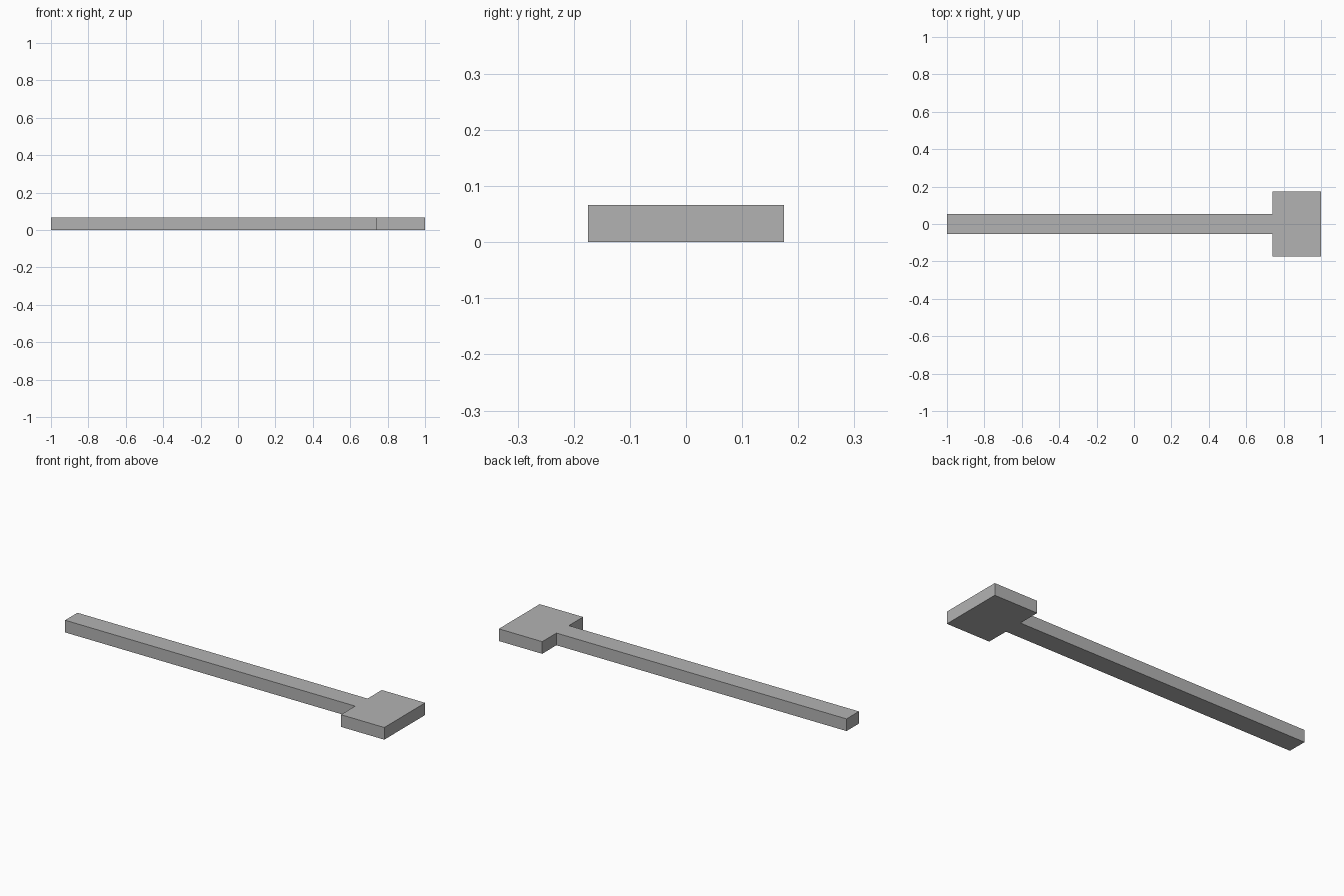
import bpy
import bmesh

cube = bpy.data.objects.get("Cube")
if cube:
    bpy.data.objects.remove(cube, do_unlink=True)

THICKNESS = 0.066
NECK_X = 0.74
BAR_HALF = 0.053
HEAD_HALF = 0.175

# Plain grey material
grey = bpy.data.materials.new("grey")
grey.use_nodes = True
colour = (0.45, 0.45, 0.45, 1)
grey.diffuse_color = colour
grey.node_tree.nodes["Principled BSDF"].inputs["Base Color"].default_value = colour

# Half of the T-shaped outline, mirrored across the long axis
half = [(-1, BAR_HALF), (NECK_X, BAR_HALF), (NECK_X, HEAD_HALF), (1, HEAD_HALF)]
outline = [(x, -y) for x, y in half] + half[::-1]

# Extrude the outline into one solid bar with a wide head
bm = bmesh.new()
base = bm.faces.new([bm.verts.new((x, y, 0)) for x, y in outline])
top = bmesh.ops.extrude_face_region(bm, geom=[base], use_keep_orig=True)
top_verts = [g for g in top["geom"] if isinstance(g, bmesh.types.BMVert)]
bmesh.ops.translate(bm, verts=top_verts, vec=(0, 0, THICKNESS))
bmesh.ops.recalc_face_normals(bm, faces=bm.faces)

mesh = bpy.data.meshes.new("bar_with_head")
bm.to_mesh(mesh)
bm.free()
mesh.materials.append(grey)
bar = bpy.data.objects.new("bar_with_head", mesh)
bpy.context.collection.objects.link(bar)
